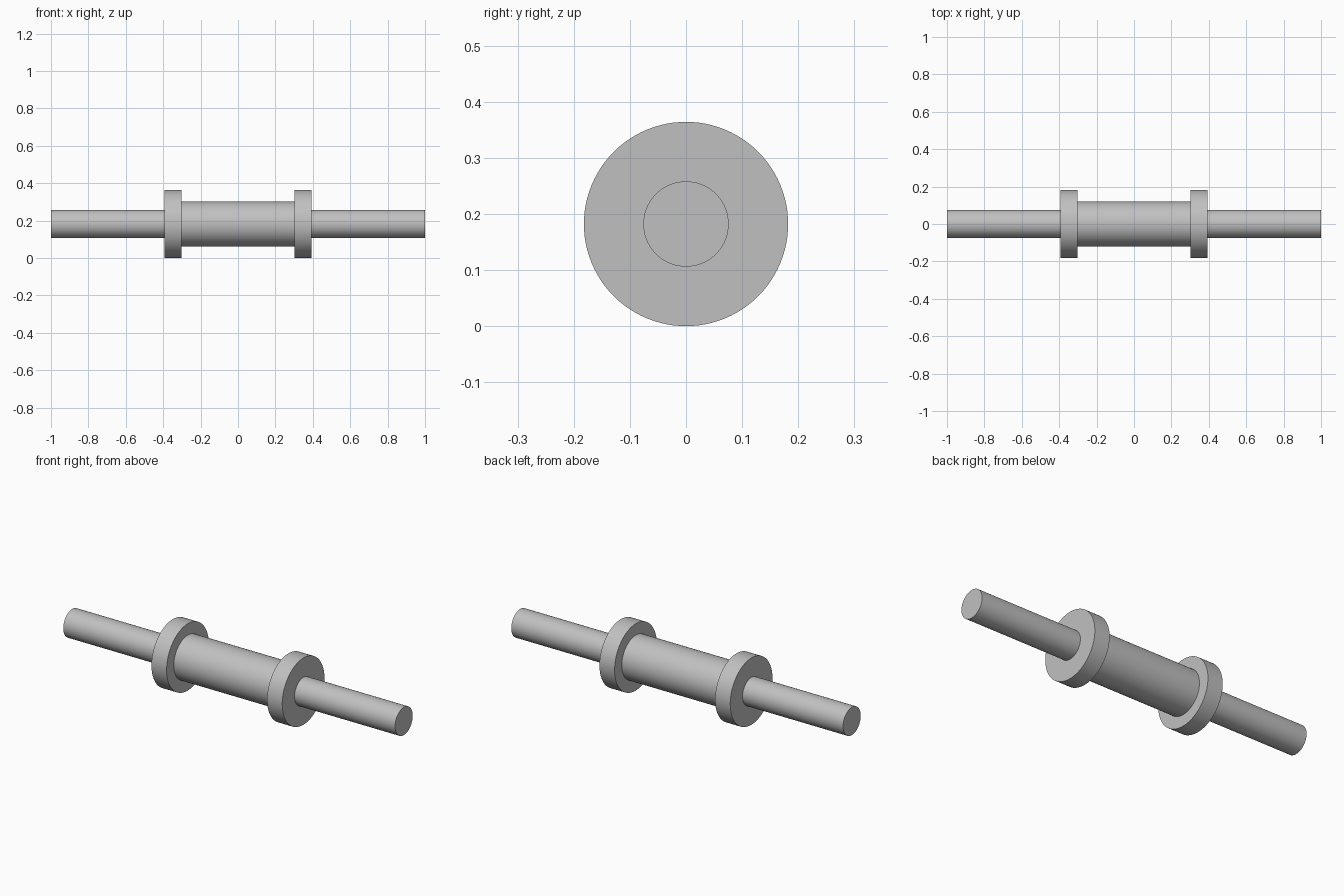
import bpy
import bmesh
from math import cos, sin, tau, radians

cube = bpy.data.objects.get("Cube")
if cube:
    bpy.data.objects.remove(cube, do_unlink=True)

SEGMENTS = 96
SHAFT_R, BODY_R, FLANGE_R = 0.076, 0.12, 0.182
SHAFT_END, FLANGE_OUT, FLANGE_IN = 1.0, 0.394, 0.303

# Plain grey metal
GREY = (0.53, 0.53, 0.53, 1)
grey = bpy.data.materials.new("grey_metal")
grey.use_nodes = True
grey.diffuse_color = GREY
grey.node_tree.nodes["Principled BSDF"].inputs["Base Color"].default_value = GREY

# Stepped profile (x, radius): right half, mirrored to the left
half = [(FLANGE_IN, BODY_R), (FLANGE_IN, FLANGE_R), (FLANGE_OUT, FLANGE_R),
        (FLANGE_OUT, SHAFT_R), (SHAFT_END, SHAFT_R)]
profile = [(-x, r) for x, r in reversed(half)] + half


def lathe_x(name, profile, material):
    """Turn a profile around the x axis as one closed solid."""
    bm = bmesh.new()
    angles = [tau * i / SEGMENTS for i in range(SEGMENTS)]
    rings = [[bm.verts.new((x, r * cos(a), r * sin(a))) for a in angles]
             for x, r in profile]
    for a, b in zip(rings, rings[1:]):
        for i in range(SEGMENTS):
            j = (i + 1) % SEGMENTS
            bm.faces.new((a[i], a[j], b[j], b[i]))
    bm.faces.new(rings[0])
    bm.faces.new(rings[-1])
    bmesh.ops.recalc_face_normals(bm, faces=bm.faces)
    mesh = bpy.data.meshes.new(name)
    bm.to_mesh(mesh)
    bm.free()
    mesh.materials.append(material)
    obj = bpy.data.objects.new(name, mesh)
    bpy.context.collection.objects.link(obj)
    return obj


# Shaft, two flanges and thick middle, turned as a single piece
spool = lathe_x("flanged_shaft", profile, grey)
spool.location.z = FLANGE_R
bpy.ops.object.select_all(action="DESELECT")
spool.select_set(True)
bpy.context.view_layer.objects.active = spool
bpy.ops.object.shade_smooth_by_angle(angle=radians(30))
